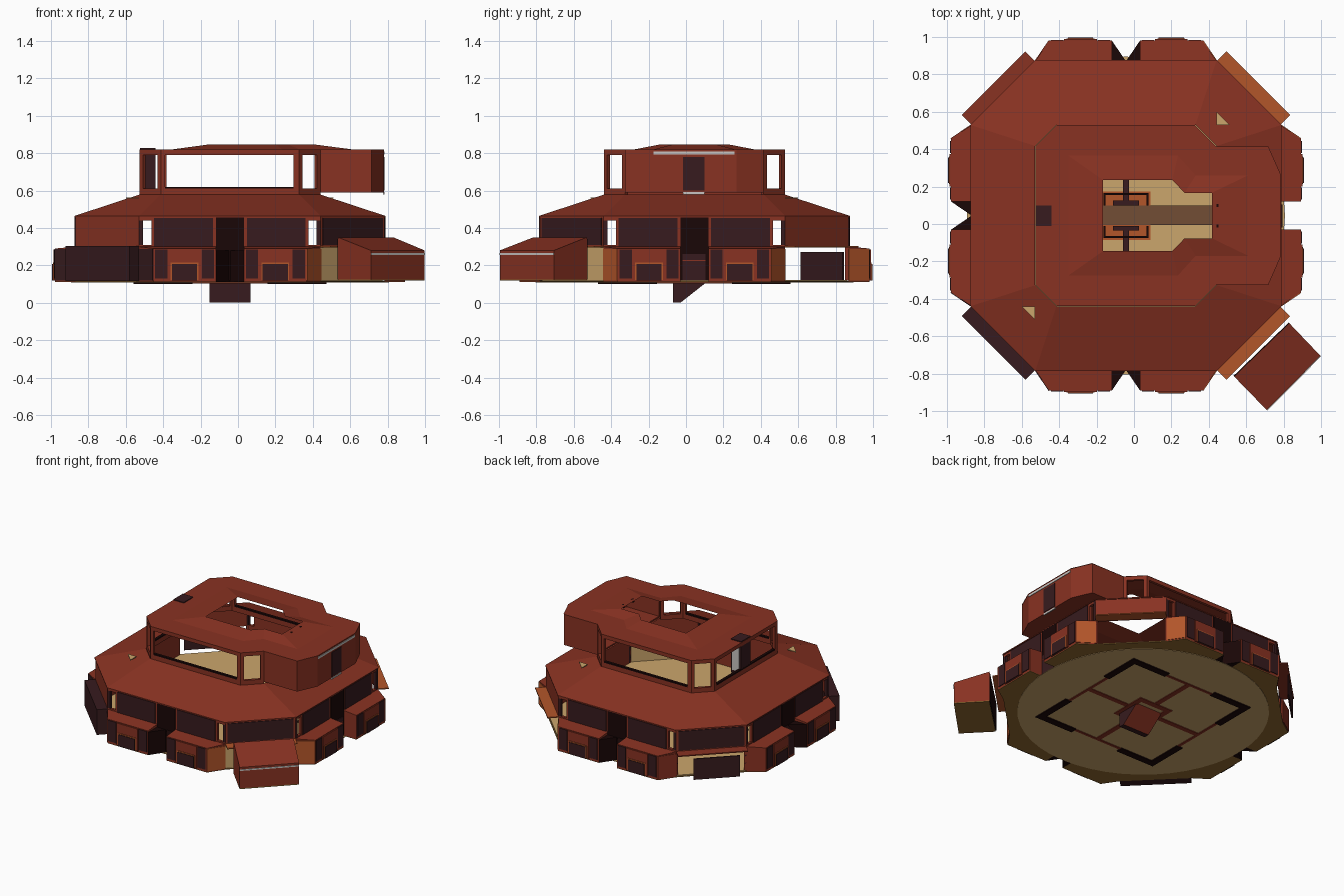
import bpy, bmesh, math
from mathutils import Vector

if "Cube" in bpy.data.objects:
    bpy.data.objects.remove(bpy.data.objects["Cube"])

CX, CY = -0.043, 0.045   # centre of the octagonal building


def material(name, r, g, b):
    m = bpy.data.materials.new(name)
    m.diffuse_color = (r, g, b, 1)
    m.use_nodes = True
    m.node_tree.nodes["Principled BSDF"].inputs["Base Color"].default_value = m.diffuse_color
    return m


RED = material("brick red", 0.25, 0.032, 0.016)
MAROON = material("dark maroon", 0.038, 0.011, 0.013)
BLACK = material("black brown", 0.010, 0.002, 0.002)
ORANGE = material("burnt orange", 0.45, 0.092, 0.023)
CREAM = material("cream", 0.60, 0.38, 0.15)
BROWN = material("path brown", 0.17, 0.075, 0.035)
OCHRE = material("ochre brown", 0.28, 0.14, 0.03)
GREY = material("light grey", 0.58, 0.56, 0.54)


def finish(name, bm, mat):
    bmesh.ops.recalc_face_normals(bm, faces=bm.faces[:])
    me = bpy.data.meshes.new(name)
    bm.to_mesh(me)
    bm.free()
    me.materials.append(mat)
    ob = bpy.data.objects.new(name, me)
    bpy.context.collection.objects.link(ob)
    return ob


def prism(name, pts, z0, z1, mat):
    """Plan outline raised from z0 to z1; z1 may be a list of heights per point."""
    tops = z1 if isinstance(z1, list) else [z1] * len(pts)
    bm = bmesh.new()
    lo = [bm.verts.new((p[0], p[1], z0)) for p in pts]
    hi = [bm.verts.new((p[0], p[1], z)) for p, z in zip(pts, tops)]
    bm.faces.new(lo)
    bm.faces.new(hi)
    for i in range(len(pts)):
        j = (i + 1) % len(pts)
        bm.faces.new((lo[i], lo[j], hi[j], hi[i]))
    return finish(name, bm, mat)


def box(name, x0, x1, y0, y1, z0, z1, mat):
    return prism(name, [(x0, y0), (x1, y0), (x1, y1), (x0, y1)], z0, z1, mat)


def seg(name, p, q, z0, z1, t, mat, f0=0.0, f1=1.0):
    """Wall strip along p-q between fractions; t > 0 thickens inward."""
    p, q = Vector(p), Vector(q)
    a, b = p.lerp(q, f0), p.lerp(q, f1)
    d = (q - p).normalized()
    n = Vector((-d.y, d.x)) * t
    return prism(name, [a, b, b + n, a + n], z0, z1, mat)


def window_wall(name, p, q, z0, z1, s0, s1, f0, f1, mat):
    """Wall with one rectangular opening."""
    t = 0.02
    seg(name + "_sill", p, q, z0, s0, t, mat)
    seg(name + "_header", p, q, s1, z1, t, mat)
    seg(name + "_post_a", p, q, s0, s1, t, mat, 0, f0)
    seg(name + "_post_b", p, q, s0, s1, t, mat, f1, 1)


def turn(s, d, k):
    """Front-side coordinates (along, outward) turned k quarter turns."""
    x, y = s, -d
    for _ in range(k):
        x, y = -y, x
    return (CX + x, CY + y)


def octagon(half, flat):
    return [turn(s, half, k) for k in range(4) for s in (-flat, flat)]


SIDE = ["front", "right", "back", "left"]
DIAG = ["front_right", "back_right", "back_left", "front_left"]
F, H = 0.485, 0.825

# floor, underside disc and ground floor deck
prism("base_plate", octagon(H, F), 0.11, 0.116, OCHRE)
prism("deck_floor", octagon(H - 0.01, F), 0.116, 0.122, CREAM)
prism("underside_disc", [(CX + 0.85 * math.cos(i * math.pi / 24), CY + 0.85 * math.sin(i * math.pi / 24))
                         for i in range(48)], 0.107, 0.111, CREAM)

for k in range(4):
    n = SIDE[k]
    p, q = turn(-F, H, k), turn(F, H, k)
    fr = lambda s: (s + F) / (2 * F)
    # side wall with two slit windows
    seg(n + "_wall", p, q, 0.12, 0.46, 0.02, RED, fr(-0.420), fr(0.420))
    seg(n + "_slit_header", p, q, 0.44, 0.46, 0.02, RED)
    seg(n + "_slit_sill", p, q, 0.12, 0.31, 0.02, RED)
    seg(n + "_alcove", p, q, 0.12, 0.46, -0.006, BLACK, fr(-0.075), fr(0.075))
    for m in (-1, 1):
        e = "_a" if m < 0 else "_b"
        T = lambda s, d: turn(m * s, d, k)
        ends = sorted((fr(m * 0.464), fr(m * F)))
        seg(n + "_slit_post" + e, p, q, 0.12, 0.46, 0.02, MAROON, *ends)
        ends = sorted((fr(m * 0.09), fr(m * 0.405)))
        seg(n + "_wall_panel" + e, p, q, 0.30, 0.452, -0.005, MAROON, *ends)
        # projecting bay with panels
        bay = [T(F, H), T(0.41, 0.935), T(0.075, 0.935), T(0.075, H)]
        prism(n + "_bay_bottom" + e, bay, 0.11, 0.114, OCHRE)
        prism(n + "_bay" + e, bay, 0.114, [0.30, 0.29, 0.29, 0.30], RED)
        plate = lambda nm, s0, s1, z0, z1, t, mat: prism(
            n + nm + e, [T(s0, 0.934), T(s1, 0.934), T(s1, 0.935 + t), T(s0, 0.935 + t)], z0, z1, mat)
        plate("_bay_panel_outer", 0.335, 0.40, 0.13, 0.285, 0.005, MAROON)
        plate("_bay_panel_inner", 0.085, 0.15, 0.13, 0.285, 0.005, MAROON)
        plate("_bay_bulge", 0.155, 0.33, 0.12, 0.285, 0.008, RED)
        plate("_bay_trim", 0.168, 0.317, 0.122, 0.215, 0.012, ORANGE)
        plate("_bay_hatch", 0.175, 0.31, 0.12, 0.207, 0.016, MAROON)
        # angled outer side coloured by the corner it faces
        corner = k if m > 0 else (k + 3) % 4
        side_mat = (ORANGE, ORANGE, RED, MAROON)[corner]
        seg(n + "_bay_side" + e, bay[0], bay[1], 0.12, 0.287, 0.004 * m, side_mat)
        if k != 1:
            prism(n + "_alcove_wedge" + e, [T(0.075, 0.935), T(0.075, H), T(0, H)], 0.11, 0.28, BLACK)

    # diagonal corners: upper wall, frame and awning
    n = DIAG[k]
    p, q = turn(F, H, k), turn(H, F, k)
    seg(n + "_wall", p, q, 0.30, 0.46, 0.02, RED)
    if k in (0, 2):
        seg(n + "_wall_panel", p, q, 0.31, 0.452, -0.005, MAROON, 0.03, 0.97)
    seg(n + "_awning", p, q, 0.295, 0.303, -0.075, (ORANGE, ORANGE, RED, MAROON)[k])
    if k == 3:
        seg(n + "_shutter", p, q, 0.115, 0.295, -0.075, MAROON)
    if k == 0:
        seg(n + "_inner_door", p, q, 0.12, 0.30, 0.01, CREAM)
    if k == 2:
        seg(n + "_ramp_door", (-0.655, 0.845), (-0.88, 0.62), 0.115, 0.27, 0.01, MAROON)

# right door in its recess
box("right_door", 0.78, 0.793, -0.02, 0.105, 0.12, 0.26, MAROON)
box("right_door_header", 0.78, 0.795, -0.02, 0.105, 0.222, 0.228, RED)

# detached porch on the front right corner
A, B, C, D = (0.535, -0.815), (0.83, -0.53), (0.997, -0.705), (0.71, -0.995)
prism("porch", [A, D, C, B], 0.125, [0.35, 0.28, 0.28, 0.35], RED)
prism("porch_floor", [A, D, C, B], 0.118, 0.125, OCHRE)
seg("porch_light_strip", D, C, 0.255, 0.265, -0.004, GREY)
seg("porch_inner_face", B, A, 0.125, 0.34, -0.004, BLACK)

# main sloping roof with a small eave
bm = bmesh.new()
rings = [[bm.verts.new((x, y, z)) for x, y in octagon(h, f)]
         for h, f, z in ((H - 0.02, F, 0.455), (H + 0.007, F, 0.457), (H + 0.007, F, 0.464), (0.485, 0.372, 0.578))]
for lo, hi in zip(rings, rings[1:]):
    for i in range(8):
        bm.faces.new((lo[i], lo[(i + 1) % 8], hi[(i + 1) % 8], hi[i]))
finish("main_roof", bm, RED)
prism("roof_tip_back", [(0.44, 0.53), (0.51, 0.53), (0.44, 0.60)], 0.558, 0.564, CREAM)
prism("roof_tip_front", [(-0.53, -0.44), (-0.60, -0.44), (-0.53, -0.51)], 0.558, 0.564, CREAM)

# upper storey walls with large windows
up = octagon(0.483, 0.37)
for k in range(4):
    if k != 1:
        window_wall("upper_" + SIDE[k], up[2 * k], up[2 * k + 1], 0.575, 0.818, 0.61, 0.79, 0.03, 0.96, RED)
        seg("upper_rail_" + SIDE[k], up[2 * k], up[2 * k + 1], 0.61, 0.62, 0.02, BLACK, 0.03, 0.96)
    window_wall("upper_" + DIAG[k], up[2 * k + 1], up[(2 * k + 2) % 8], 0.575, 0.818, 0.61, 0.79, 0.15, 0.85, RED)

# overhanging wing on the right
wing = [(0.44, -0.325), (0.715, -0.325), (0.78, -0.18), (0.78, 0.27), (0.715, 0.415), (0.44, 0.415)]
for i in range(5):
    seg("wing_wall_%d" % i, wing[i], wing[i + 1], 0.595, 0.818, 0.015, RED)
prism("wing_floor", wing, 0.59, 0.60, RED)
box("wing_door", 0.775, 0.784, -0.015, 0.10, 0.60, 0.78, MAROON)
box("wing_step", 0.775, 0.784, -0.015, 0.10, 0.58, 0.592, GREY)
box("wing_light_strip", 0.775, 0.784, -0.175, 0.26, 0.793, 0.808, GREY)

# upper roof: flat rim, raised collar and skylight opening
half_outer = [(-0.527, 0.37), (-0.413, 0.483), (0.327, 0.483), (0.44, 0.37), (0.718, 0.37), (0.782, 0.225)]
half_collar = [(-0.35, 0.32), (0.235, 0.32), (0.33, 0.215), (0.61, 0.215)]
half_hole = [(-0.165, 0.19), (0.205, 0.19), (0.27, 0.122), (0.417, 0.122)]


def mirrored(half):
    return [(x, CY + v) for x, v in half] + [(x, CY - v) for x, v in reversed(half)]


bm = bmesh.new()
loops, edges = [], []
for half, z in ((half_outer, 0.82), (half_collar, 0.82)):
    vs = [bm.verts.new((x, y, z)) for x, y in mirrored(half)]
    edges += [bm.edges.new((vs[i], vs[(i + 1) % len(vs)])) for i in range(len(vs))]
    loops.append(vs)
bmesh.ops.triangle_fill(bm, use_beauty=True, edges=edges, normal=(0, 0, 1))
collar = loops[1]
top = [bm.verts.new((x, y, 0.845)) for x, y in mirrored(half_hole)]
for i in range(8):
    bm.faces.new((collar[i], collar[(i + 1) % 8], top[(i + 1) % 8], top[i]))
finish("upper_roof", bm, RED)

# lift shaft
box("lift_shaft", -0.525, -0.44, -0.01, 0.10, 0.575, 0.826, MAROON)
box("lift_door", -0.51, -0.455, 0.10, 0.106, 0.60, 0.78, GREY)
for y in (-0.01, 0.10):
    box("roof_vent", 0.437, 0.453, y - 0.008, y + 0.008, 0.82, 0.842, BLACK)

# ground floor paths and central compartments, seen through the skylight
G = 0.121
box("floor_path", CX - 0.47, CX + 0.47, -0.005, 0.10, G, G + 0.014, BROWN)
box("centre_floor", CX - 0.13, CX + 0.13, CY - 0.13, CY + 0.13, G, G + 0.006, ORANGE)
for m in (-1, 1):
    nm = "cross_a" if m < 0 else "cross_b"

    def part(suffix, x0, x1, d0, d1, z, mat):
        y0, y1 = sorted((CY + m * d0, CY + m * d1))
        box(nm + suffix, CX + x0, CX + x1, y0, y1, G, z, mat)
    part("", -0.015, 0.015, 0.055, 0.47, 0.145, MAROON)
    part("_inner", -0.07, 0.07, 0.055, 0.08, 0.145, MAROON)
    part("_screen", -0.12, 0.12, 0.11, 0.12, 0.16, BLACK)
    for s in (-1, 1):
        part("_screen_side", s * 0.115 - 0.005, s * 0.115 + 0.005, 0.055, 0.12, 0.16, BLACK)

# underside: square track, cross, corner runners and centre rim
for k in range(4):
    def strip(nm, s0, s1, d0, d1, z, mat):
        prism(nm, [turn(s0, d0, k), turn(s1, d0, k), turn(s1, d1, k), turn(s0, d1, k)], z, 0.108, mat)
    strip("under_track", -0.49, 0.49, 0.47, 0.49, 0.103, RED)
    strip("under_cross", -0.018, 0.018, 0.11, 0.47, 0.103, RED)
    strip("under_rim", -0.14, 0.14, 0.10, 0.14, 0.102, RED)
    for m in (-1, 1):
        strip("under_runner", m * 0.2, m * 0.515, 0.465, 0.515, 0.10, BLACK)

# entry ramp wedge below the centre, with a red sloping underside
ramp = box("entry_ramp", CX - 0.11, CX + 0.11, -0.07, 0.11, 0.0, 0.11, MAROON)
for v in ramp.data.vertices:
    if v.co.z < 0.01 and v.co.y > 0:
        v.co.y = -0.03
ramp.data.update()
ramp.data.materials.append(RED)
for f in ramp.data.polygons:
    if f.normal.y > 0.3 and f.normal.z < -0.3:
        f.material_index = 1
